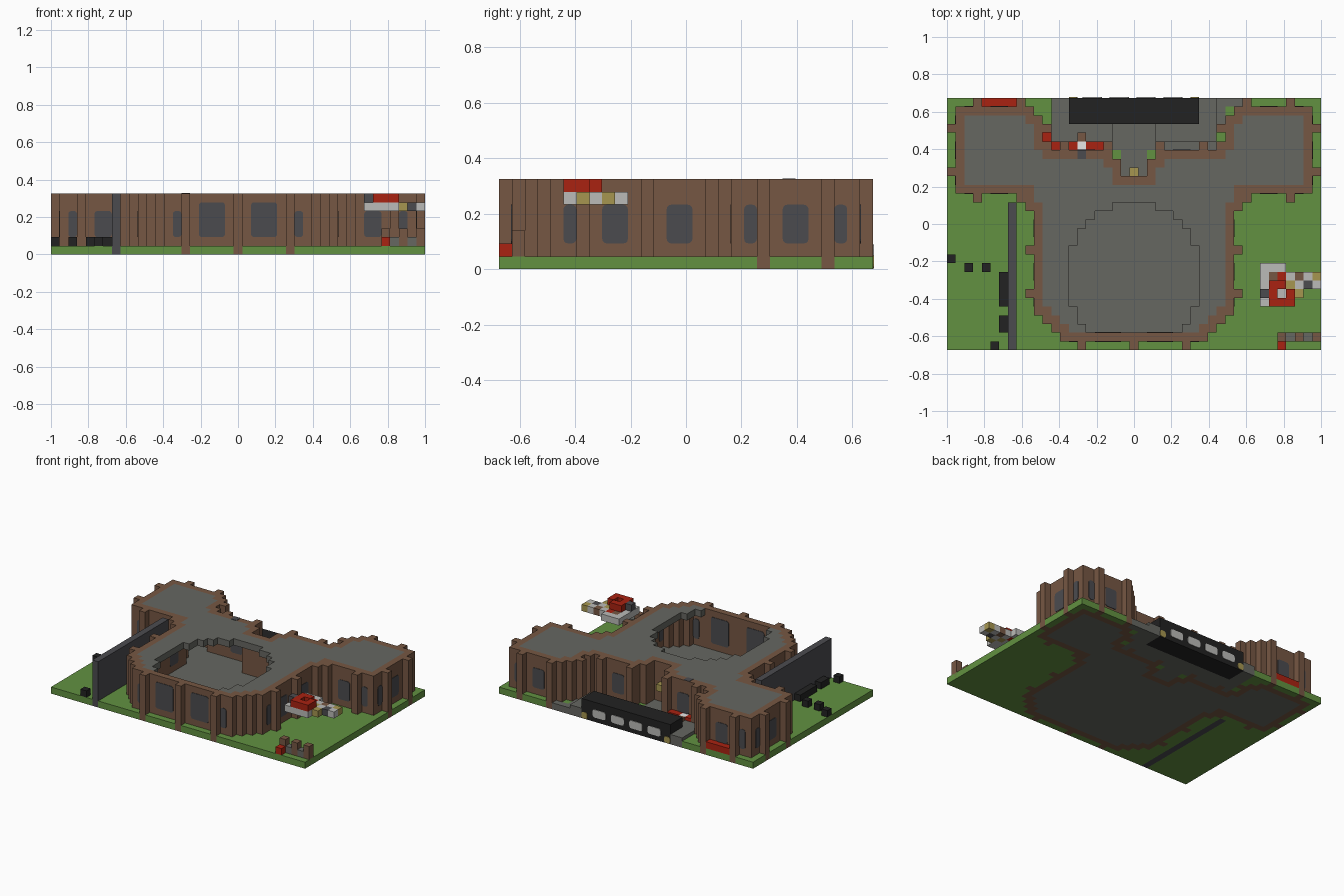
import bpy, bmesh
from math import cos, sin, pi

old = bpy.data.objects.get("Cube")
if old:
    bpy.data.objects.remove(old, do_unlink=True)

U = 2 / 43            # size of one block
W, D, H = 43, 29, 7   # plot size in blocks


def material(name, rgb):
    lin = [((c / 255 + 0.055) / 1.055) ** 2.4 for c in rgb]
    m = bpy.data.materials.new(name)
    m.diffuse_color = (*lin, 1)
    m.use_nodes = True
    bsdf = m.node_tree.nodes["Principled BSDF"]
    bsdf.inputs["Base Color"].default_value = (*lin, 1)
    bsdf.inputs["Roughness"].default_value = 0.9
    return m


BROWN = material("brown_brick", (118, 87, 67))
STONE = material("grey_stone", (102, 103, 97))
GREEN = material("grass_green", (98, 145, 65))
RED = material("red", (170, 34, 17))
BLACK = material("black", (34, 34, 34))
SLATE = material("slate_glass", (75, 75, 79))
PALE = material("pale_grey", (187, 187, 184))
WHITE = material("white", (254, 254, 254))
YELLOW = material("dull_yellow", (166, 150, 80))


def finish(name, bm, mat):
    bmesh.ops.remove_doubles(bm, verts=bm.verts, dist=1e-5)
    bmesh.ops.recalc_face_normals(bm, faces=bm.faces)
    me = bpy.data.meshes.new(name)
    bm.to_mesh(me)
    bm.free()
    me.materials.append(mat)
    ob = bpy.data.objects.new(name, me)
    bpy.context.collection.objects.link(ob)
    return ob


def blocks(name, cells, z0, z1, mat):
    """Extrude a set of plan cells, columns from the left and rows from the back."""
    cells = set(cells)
    bm = bmesh.new()

    def quad(*pts):
        bm.faces.new([bm.verts.new(((x - W / 2) * U, (D / 2 - y) * U, z * U)) for x, y, z in pts])

    for i, j in cells:
        ring = [(i, j), (i + 1, j), (i + 1, j + 1), (i, j + 1)]
        quad(*[(x, y, z1) for x, y in reversed(ring)])
        quad(*[(x, y, z0) for x, y in ring])
        for k, (a, b) in enumerate([(0, -1), (1, 0), (0, 1), (-1, 0)]):
            if (i + a, j + b) not in cells:
                p, q = ring[k], ring[(k + 1) % 4]
                quad((*p, z0), (*q, z0), (*q, z1), (*p, z1))
    return finish(name, bm, mat)


def rect(i0, i1, j0, j1):
    return {(i, j) for i in range(i0, i1 + 1) for j in range(j0, j1 + 1)}


def mirror(cells):
    return set(cells) | {(W - 1 - i, j) for i, j in cells}


def pane(name, axis, a, b, row, z0, z1, mat, half=0.5 * U + 0.003):
    """Rounded pane in a wall; a..b runs along the wall, row is the wall's cell."""
    r, out = 0.35, []
    for cx, cz, t in ((b - r, z1 - r, 0), (a + r, z1 - r, 1), (a + r, z0 + r, 2), (b - r, z0 + r, 3)):
        for s in range(4):
            ang = (t + s / 3) * pi / 2
            out.append((cx + r * cos(ang), cz + r * sin(ang)))
    bm = bmesh.new()

    def point(u, z, off):
        if axis == "x":
            return ((u - W / 2) * U, (D / 2 - row - 0.5) * U + off, z * U)
        return ((row + 0.5 - W / 2) * U + off, (D / 2 - u) * U, z * U)

    f = bm.faces.new([bm.verts.new(point(u, z, -half)) for u, z in out])
    ext = bmesh.ops.extrude_face_region(bm, geom=[f])
    move = (0, 2 * half, 0) if axis == "x" else (2 * half, 0, 0)
    bmesh.ops.translate(bm, vec=move, verts=[g for g in ext["geom"] if isinstance(g, bmesh.types.BMVert)])
    return finish(name, bm, mat)


# Building plan: two wings joined to a rounded hall
plan = rect(1, 9, 1, 1) | rect(1, 10, 2, 4) | rect(1, 11, 5, 5) | rect(1, 18, 6, 6)
plan |= rect(1, 19, 7, 8) | rect(1, 21, 9, 10) | rect(9, 21, 11, 12) | rect(10, 21, 13, 24)
for k in range(3):
    plan |= rect(11 + k, 21, 25 + k, 25 + k)
plan = mirror(plan)
ring = {(i, j) for i, j in plan
        if any((i + a, j + b) not in plan for a in (-1, 0, 1) for b in (-1, 0, 1))}
inside = plan - ring
buttress = mirror({(0, 3), (0, 8), (3, 0), (8, 0), (3, 11), (8, 11), (11, 3), (13, 5), (18, 5),
                   (9, 17), (9, 22), (15, 28), (21, 28)})

# Courtyard opening in the roof
court = set()
for j, left in zip(range(12, 27), [19, 17, 16, 15, 15] + [14] * 7 + [15, 15, 16]):
    court |= rect(left, W - 1 - left, j, j)

blocks("brick_walls", ring, 0, H, BROWN)
blocks("buttresses", buttress, 0, H, BROWN)
blocks("hall_floor", inside, 0, 1, STONE)
blocks("roof", inside - court, H - 1, H, STONE)

# Ground, paving and boundary wall
fence = rect(7, 7, 12, 28)
vehicle = rect(14, 28, 0, 2)
paving = (rect(12, 33, 0, 0) | rect(12, 31, 1, 2) | rect(12, 30, 3, 5)
          | rect(20, 22, 6, 8)) - plan - buttress - vehicle
raised = (rect(12, 13, 0, 4) | rect(29, 30, 0, 4) | rect(14, 18, 3, 4) | rect(24, 28, 3, 4)) & paving
blocks("lawn", rect(0, W - 1, 0, D - 1) - plan - buttress - fence - paving - vehicle, 0, 1, GREEN)
blocks("paving", paving, 0, 1, STONE)
blocks("raised_paving", raised, 1, 1.5, STONE)
blocks("boundary_wall", fence, 0, H, SLATE)

# Windows on the front and back of the wings, mirrored
for a, b in ((2, 3), (5, 7)):
    for lo, hi in ((a, b), (W - b, W - a)):
        for row in (1, 10):
            pane("wing_window", "x", lo, hi, row, 2, 5, SLATE)
# Tall front windows and their narrow neighbours
for a, b, top in ((17, 20, 6), (14, 15, 5)):
    for lo, hi in ((a, b), (W - b, W - a)):
        pane("front_window", "x", lo, hi, 27, 2, top, SLATE)
# Windows along the sides and behind the forecourt
for wall, spans in ((1, ((2, 3), (5, 7), (9, 10))), (10, ((14, 16), (19, 21), (23, 24)))):
    for row in (wall, W - 1 - wall):
        for a, b in spans:
            pane("side_window", "y", a, b, row, 2, 5, SLATE)
for a in (15, 26):
    pane("forecourt_window", "x", a, a + 2, 6, 2, 5, SLATE)
blocks("entrance_lamp", {(21, 8)}, 3, 4, YELLOW)

# Long black vehicle at the back
blocks("vehicle_body", vehicle, 0, 3, BLACK)
for a in (15.6, 18.7, 21.8, 24.9):
    pane("vehicle_light", "x", a, a + 2.2, -0.5, 0.7, 1.9, PALE, 0.004)
for i in (14, 28):
    pane("corner_light", "x", i, i + 1, -0.5, 0.05, 1.05, YELLOW, 0.004)
blocks("vehicle_underside", rect(14, 28, 2, 2), -0.0, 0.05, YELLOW)

# Small pieces in the forecourt
blocks("forecourt_red", {(11, 4), (12, 5), (14, 5), (16, 5), (17, 5)}, 1, 2, RED)
blocks("forecourt_white", {(15, 5)}, 1, 2, WHITE)
blocks("forecourt_post", {(15, 4)}, 1, 2, BROWN)
blocks("roof_vent", {(15, 6)}, H - 0.1, H + 0.05, SLATE)
blocks("red_bench", rect(4, 7, 0, 0), 1, 2, RED)

# Black blocks beside the boundary wall
blocks("black_blocks", {(0, 18), (2, 19), (4, 19), (5, 28)} | rect(6, 6, 20, 23) | rect(6, 6, 25, 26),
       1, 2, BLACK)

# Floating craft with its tail
hull = rect(37, 39, 21, 23)
blocks("craft_hull", (hull - {(39, 21)}) | rect(36, 38, 19, 19) | rect(36, 36, 20, 23)
       | {(39, 20), (40, 21), (41, 20), (42, 21)}, 5, 6, PALE)
blocks("craft_top", hull - {(38, 22), (39, 21)}, 6, 7, RED)
blocks("craft_core", {(38, 20)}, 5, 6, RED)
blocks("craft_vent", {(36, 22)}, 6, 7, SLATE)
blocks("craft_joint", {(37, 20), (40, 20)}, 5, 6, BROWN)
blocks("craft_lamps", {(39, 21), (42, 20), (40, 22)}, 5, 6, YELLOW)
blocks("craft_tail", {(41, 21)}, 5, 6, SLATE)

# Low ruined wall in the front corner
posts = {(38, 27), (40, 27), (42, 27)}
blocks("ruin_posts", posts, 1, 3, BROWN)
blocks("ruin_end", {(42, 27)}, 0, 1.01, BROWN)
blocks("ruin_infill", {(39, 27), (41, 27)}, 1, 2, STONE)
blocks("ruin_red", {(38, 28)}, 1, 2, RED)
